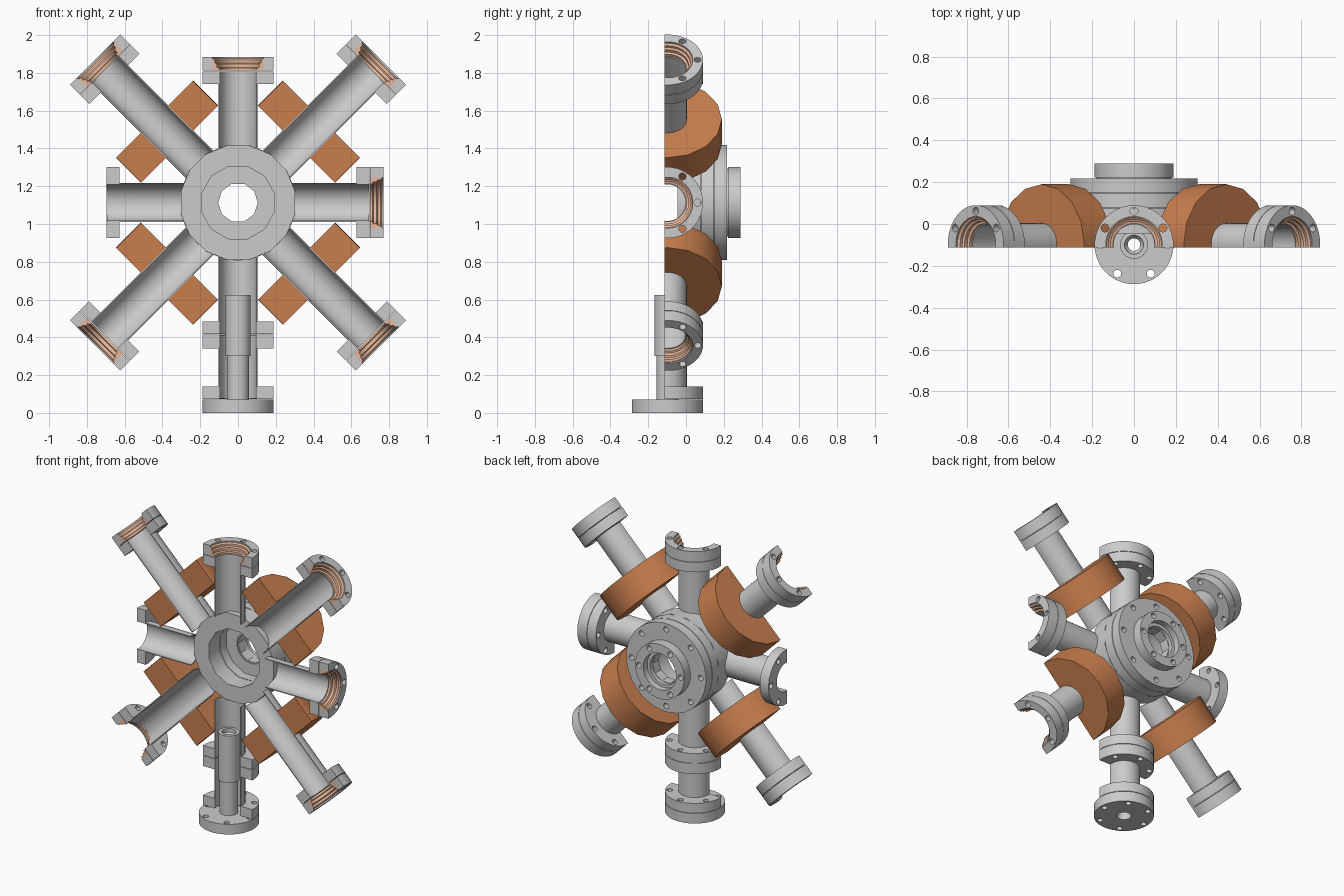
import bpy, bmesh
from math import sin, cos, pi, sqrt, radians
from mathutils import Matrix

if "Cube" in bpy.data.objects:
    bpy.data.objects.remove(bpy.data.objects["Cube"])

CENTRE = Matrix.Translation((0, -0.099, 1.113))
CUT = -0.014          # section plane, relative to the arm axes
R, BORE, WALL = 0.189, 0.097, 0.103


def material(name, rgb):
    m = bpy.data.materials.new(name)
    m.diffuse_color = (*rgb, 1)
    m.use_nodes = True
    m.node_tree.nodes["Principled BSDF"].inputs["Base Color"].default_value = m.diffuse_color
    return m


COIL = material("coil_orange", (0.58, 0.21, 0.075))
COPPER = material("gasket_copper", (0.80, 0.48, 0.33))


def finish(bm, name, mat, frame, cut):
    if cut:  # slice away the front and cap the section
        geom = bm.verts[:] + bm.edges[:] + bm.faces[:]
        res = bmesh.ops.bisect_plane(bm, geom=geom, dist=1e-6, plane_co=(0, CUT, 0),
                                     plane_no=(0, -1, 0), clear_outer=True)
        edges = [e for e in res["geom_cut"] if isinstance(e, bmesh.types.BMEdge)]
        bmesh.ops.triangle_fill(bm, edges=edges, use_beauty=True, normal=(0, -1, 0))
    bmesh.ops.recalc_face_normals(bm, faces=bm.faces[:])
    me = bpy.data.meshes.new(name)
    bm.to_mesh(me)
    bm.free()
    ob = bpy.data.objects.new(name, me)
    bpy.context.collection.objects.link(ob)
    ob.matrix_world = frame
    if mat:
        me.materials.append(mat)
    return ob


def lathe(name, profile, frame, n=32, mat=None, cut=True, saddle=None):
    """Revolve a closed (radius, height) profile around local z."""
    bm = bmesh.new()
    rings = []
    for k in range(n):
        a = 2 * pi * k / n
        ring = []
        for r, z in profile:
            x = r * sin(a)
            if saddle and z == profile[0][1]:
                z = sqrt(saddle ** 2 - x * x)
            ring.append(bm.verts.new((x, r * cos(a), z)))
        rings.append(ring)
    m = len(profile)
    for k in range(n):
        p, q = rings[k], rings[(k + 1) % n]
        for i in range(m):
            j = (i + 1) % m
            bm.faces.new((p[i], q[i], q[j], p[j]))
    return finish(bm, name, mat, frame, cut)


def plate(name, ro, ri, z0, z1, frame, n=32, ni=32, holes=6, rh=0.16, turn=0, cut=True):
    """Flat ring with a ring of through bolt holes."""
    loops = [(0, 0, ro, n), (0, 0, ri, ni)]
    for k in range(holes):
        a = turn + 2 * pi * k / holes
        loops.append((rh * sin(a), rh * cos(a), 0.019, 12))
    bm = bmesh.new()
    caps = ([], [])
    for cx, cy, r, m in loops:
        pts = [(cx + r * sin(2 * pi * (k + .5) / m), cy + r * cos(2 * pi * (k + .5) / m))
               for k in range(m)]
        lo = [bm.verts.new((x, y, z0)) for x, y in pts]
        hi = [bm.verts.new((x, y, z1)) for x, y in pts]
        for k in range(m):
            j = (k + 1) % m
            bm.faces.new((lo[k], lo[j], hi[j], hi[k]))
            caps[0].append(bm.edges.get((lo[k], lo[j])))
            caps[1].append(bm.edges.get((hi[k], hi[j])))
    for edges in caps:
        bmesh.ops.triangle_fill(bm, edges=edges, use_beauty=True, normal=(0, 0, 1))
    return finish(bm, name, None, frame, cut)


def tube(name, z0, z1, frame, saddle=None):
    lathe(name, [(BORE, z0), (BORE, z1), (WALL, z1), (WALL, z0)], frame, saddle=saddle)


def gasket(name, z, frame):
    pts = [(.136, 0), (.100, 0), (.100, .014), (.112, .018), (.112, .036),
           (.122, .042), (.122, .056), (.132, .064), (.136, .064)]
    lathe(name, [(r, z + h) for r, h in pts], frame, mat=COPPER)


# Eight arms around the hub, each a halved tube with end flanges
for k in range(8):
    frame = CENTRE @ Matrix.Rotation(radians(45 * k), 4, 'Y')
    diagonal = k % 2 == 1
    f0 = 0.927 if diagonal else 0.628
    mid, end = f0 + 0.0705, f0 + 0.143
    tube(f"arm_tube_{k}", 0.29, mid - 0.004, frame, saddle=0.303)
    plate(f"inner_flange_{k}", R, WALL, f0, mid - 0.003, frame)
    if k == 4:      # bottom arm continues downward
        plate("lower_joint_flange", R, WALL, mid, end, frame)
        tube("lower_tube", mid + 0.003, 1.036, frame)
        plate("foot_half_flange", R, WALL, 0.973, 1.040, frame)
    elif k != 6:    # left arm has a single flange
        plate(f"outer_flange_{k}", R, 0.135, mid, end, frame)
        gasket(f"gasket_{k}", mid, frame)
    if diagonal:    # square-section coil
        lathe(f"coil_{k}", [(.103, .438), (.103, .625), (.289, .625), (.289, .438)],
              frame, n=16, mat=COIL)

# Foot flange and the uncut nozzle standing on it
foot = Matrix.Translation((0, -0.099, 0))
plate("foot_flange", R, 0.045, 0, 0.07, foot, turn=pi / 6, cut=False)
lathe("nozzle", [(.045, .03), (.058, .03), (.058, .30), (.067, .30), (.067, .625),
                 (.045, .625), (.045, .60), (.03, .58), (.03, .07), (.045, .07)],
      foot, cut=False)

# Hub stack facing the back
hub = Matrix.Translation((0, 0, 1.113)) @ Matrix.Rotation(-pi / 2, 4, 'X')
plate("hub_body", 0.308, 0.198, -0.045, 0.076, hub, n=16, ni=12, holes=0, cut=False)
plate("hub_flange", 0.306, 0.198, 0.08, 0.147, hub, ni=12, holes=8, rh=0.265, cut=False)
plate("hub_cover", 0.306, 0.105, 0.151, 0.218, hub, ni=10, holes=8, rh=0.265, cut=False)
lathe("hub_neck", [(.105, .21), (.105, .245), (.130, .245), (.130, .21)], hub, cut=False)
plate("window_flange", R, 0.126, 0.222, 0.288, hub, turn=pi / 6, cut=False)
lathe("hub_spacer", [(.11, .145), (.11, .225), (.18, .225), (.18, .145)], hub, cut=False)
lathe("flange_spacer", [(.2, .07), (.2, .155), (.24, .155), (.24, .07)], hub, cut=False)

# Smooth the round walls, keep edges sharp
for ob in bpy.context.scene.objects:
    ob.select_set(True)
    bpy.context.view_layer.objects.active = ob
bpy.ops.object.shade_smooth_by_angle(angle=radians(32))
